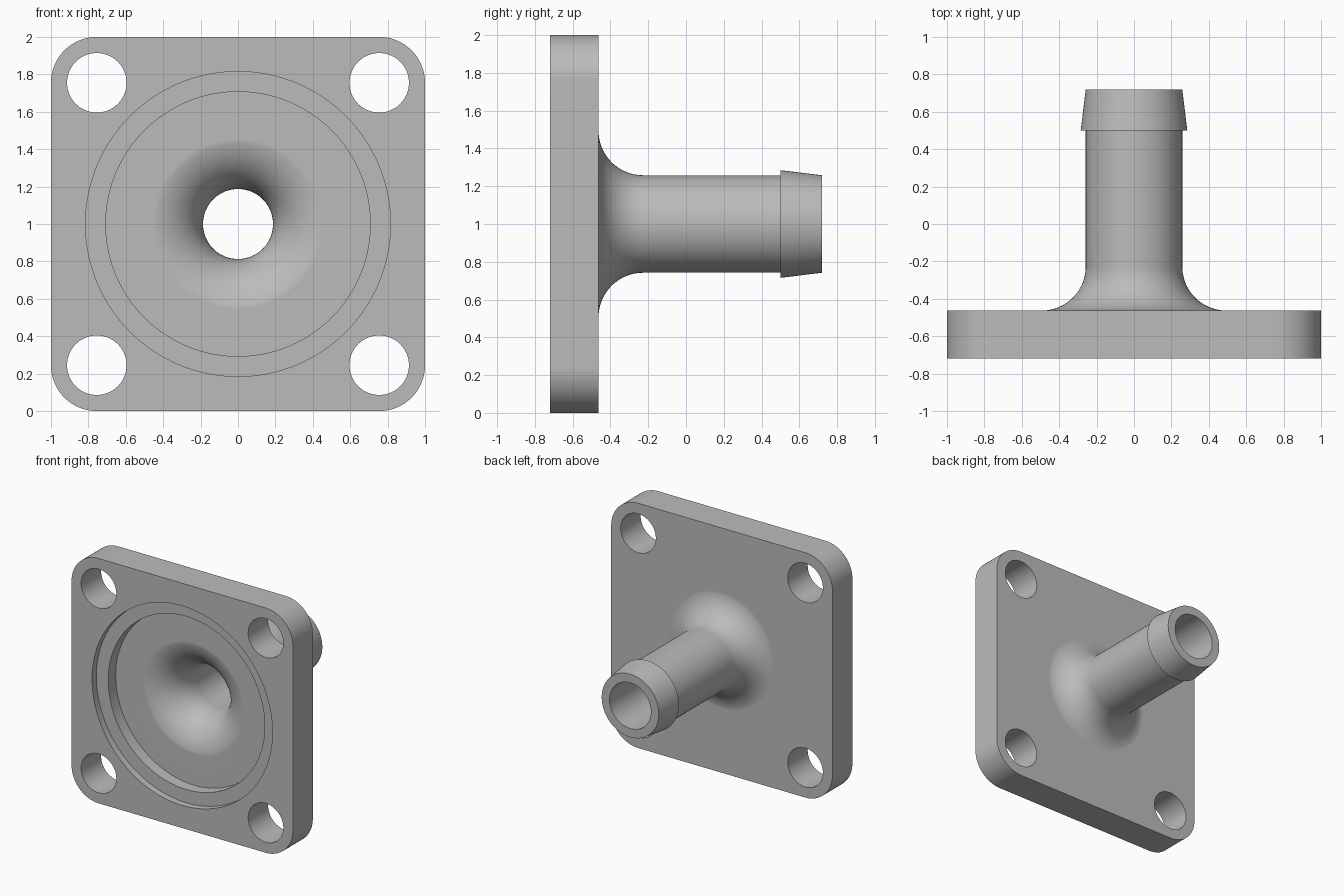
import bpy
import bmesh
from math import cos, sin, pi, radians
from mathutils import Matrix, Vector

if "Cube" in bpy.data.objects:
    bpy.data.objects.remove(bpy.data.objects["Cube"], do_unlink=True)

FRONT, PLATE_BACK, END = -0.72, -0.462, 0.72
MID = 1.0            # height of the bore axis
HOLE = 0.755         # bolt hole offset, also the centre of the corner rounding
SEGMENTS = 128

grey = bpy.data.materials.new("grey metal")
grey.use_nodes = True
colour = (0.5, 0.5, 0.5, 1)
grey.diffuse_color = colour
grey.node_tree.nodes["Principled BSDF"].inputs["Base Color"].default_value = colour


def finish(bm, name):
    bmesh.ops.recalc_face_normals(bm, faces=bm.faces)
    mesh = bpy.data.meshes.new(name)
    bm.to_mesh(mesh)
    bm.free()
    mesh.materials.append(grey)
    obj = bpy.data.objects.new(name, mesh)
    bpy.context.collection.objects.link(obj)
    return obj


def extrude_outline(name, outline, y0, y1):
    """Solid from an outline of (x, z) points, pushed along y."""
    bm = bmesh.new()
    face = bm.faces.new([bm.verts.new((x, y0, z)) for x, z in outline])
    new = bmesh.ops.extrude_face_region(bm, geom=[face])["geom"]
    verts = [g for g in new if isinstance(g, bmesh.types.BMVert)]
    bmesh.ops.translate(bm, verts=verts, vec=(0, y1 - y0, 0))
    return finish(bm, name)


def revolve(name, profile):
    """Closed solid from (radius, y) points turned around the bore axis."""
    bm = bmesh.new()
    verts = [bm.verts.new((r, y, MID)) for r, y in profile]
    edges = [bm.edges.new(pair) for pair in zip(verts, verts[1:])]
    bmesh.ops.spin(bm, geom=verts + edges, cent=(0, 0, MID), axis=(0, 1, 0),
                   angle=2 * pi, steps=SEGMENTS, use_merge=False)
    bmesh.ops.remove_doubles(bm, verts=bm.verts, dist=1e-5)
    return finish(bm, name)


def flare(throat, y, radius, start, steps=20):
    """Trumpet arc from the wide mouth to the throat; start is the mouth angle."""
    angles = [start + (pi - start) * i / steps for i in range(steps + 1)]
    return [(throat + radius + radius * cos(a), y - radius * sin(a)) for a in angles]


def boolean(target, tool, operation):
    mod = target.modifiers.new(tool.name, "BOOLEAN")
    mod.operation, mod.solver, mod.object = operation, "EXACT", tool
    bpy.context.view_layer.objects.active = target
    bpy.ops.object.modifier_apply(modifier=mod.name)
    bpy.data.objects.remove(tool, do_unlink=True)


# Square plate with rounded corners
corner = 1 - HOLE
outline = []
for k, (sx, sz) in enumerate([(1, 1), (-1, 1), (-1, -1), (1, -1)]):
    for i in range(17):
        a = (k + i / 16) * pi / 2
        outline.append((sx * HOLE + corner * cos(a), MID + sz * HOLE + corner * sin(a)))
flange = extrude_outline("flanged_hose_fitting", outline, FRONT, PLATE_BACK)

# Tube with flared root and tapered barb
outer = flare(0.258, -0.227, 0.236, radians(95))
tube = revolve("tube", [(0, -0.5), (outer[0][0], -0.5)] + outer
               + [(0.258, 0.5), (0.285, 0.5), (0.258, END), (0, END)])
boolean(flange, tube, "UNION")

# Stepped front recess, bell mouth and bore
inner = flare(0.187, -0.262, 0.31, radians(98))
bore = revolve("bore_cutter", [(0, -0.8), (0.815, -0.8), (0.815, -0.665), (0.707, -0.665),
                               (0.707, inner[0][1])] + inner + [(0.187, 0.8), (0, 0.8)])
boolean(flange, bore, "DIFFERENCE")

# Four bolt holes
circle = [(0.159 * cos(2 * pi * i / 64), 0.159 * sin(2 * pi * i / 64)) for i in range(64)]
for sx in (-1, 1):
    for sz in (-1, 1):
        ring = [(x + sx * HOLE, z + MID + sz * HOLE) for x, z in circle]
        boolean(flange, extrude_outline("bolt_hole_cutter", ring, -0.9, -0.3), "DIFFERENCE")

# Smooth curves, crisp rims
bpy.ops.object.select_all(action="DESELECT")
flange.select_set(True)
bpy.context.view_layer.objects.active = flange
bpy.ops.object.shade_smooth_by_angle(angle=radians(25))
weighted = flange.modifiers.new("weighted_normals", "WEIGHTED_NORMAL")
weighted.keep_sharp = True
